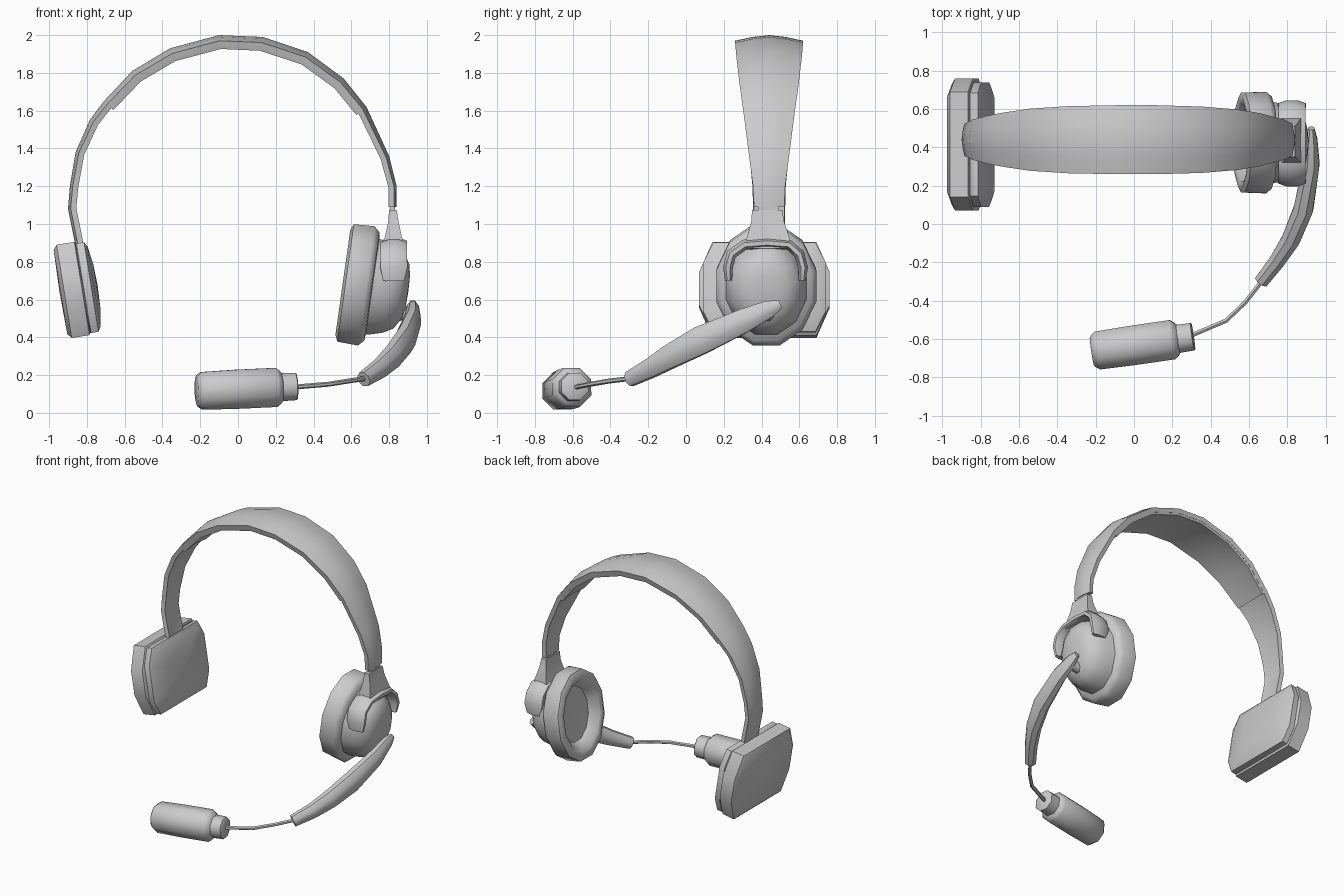
import bpy, bmesh, math
from mathutils import Vector as V

if "Cube" in bpy.data.objects:
    bpy.data.objects.remove(bpy.data.objects["Cube"])

grey = bpy.data.materials.new("grey plastic")
grey.diffuse_color = (0.6, 0.6, 0.6, 1)
grey.use_nodes = True
grey.node_tree.nodes["Principled BSDF"].inputs["Base Color"].default_value = grey.diffuse_color
UP = V((0, 0, 1))


def loft(name, rings, angle=45):
    """Skin a row of equal-sized point rings and cap both ends."""
    bm = bmesh.new()
    rows = [[bm.verts.new(p) for p in r] for r in rings]
    n = len(rows[0])
    for a, b in zip(rows, rows[1:]):
        for i in range(n):
            j = (i + 1) % n
            bm.faces.new((a[i], a[j], b[j], b[i]))
    bm.faces.new(rows[0])
    bm.faces.new(rows[-1])
    bmesh.ops.remove_doubles(bm, verts=bm.verts, dist=0.0005)
    bmesh.ops.recalc_face_normals(bm, faces=bm.faces)
    me = bpy.data.meshes.new(name)
    bm.to_mesh(me)
    bm.free()
    me.materials.append(grey)
    ob = bpy.data.objects.new(name, me)
    bpy.context.collection.objects.link(ob)
    bpy.ops.object.select_all(action='DESELECT')
    ob.select_set(True)
    bpy.context.view_layer.objects.active = ob
    bpy.ops.object.shade_smooth_by_angle(angle=math.radians(angle))
    return ob


def tangent(pts, i):
    return (pts[min(i + 1, len(pts) - 1)] - pts[max(i - 1, 0)]).normalized()


def sweep(name, path, sizes, ref=UP, sides=8):
    """Elliptic tube; sizes are (radius across ref, radius along ref)."""
    pts = [V(p) for p in path]
    rings = []
    for i, (p, (a, b)) in enumerate(zip(pts, sizes)):
        t = tangent(pts, i)
        side = t.cross(ref).normalized()
        up = side.cross(t)
        angs = [math.tau * (k + 0.5) / sides for k in range(sides)]
        rings.append([p + side * a * math.cos(s) + up * b * math.sin(s) for s in angs])
    return loft(name, rings)


def lathe(name, origin, axis, profile, outline):
    """Stack scaled copies of an outline; profile is (distance, scale)."""
    axis = V(axis).normalized()
    y = V((0, 1, 0))
    w = UP - axis * axis.z
    w.normalize()
    return loft(name, [[V(origin) + axis * d + y * a * s + w * b * s for a, b in outline]
                       for d, s in profile])


def band(name, path, widths, top, bottom, crown):
    """Strap with a crowned outer face, between two depths below the path."""
    pts = [V((x, 0, z)) for x, z in path]
    rings = []
    for i, (p, h) in enumerate(zip(pts, widths)):
        t = tangent(pts, i)
        n = V((-t.z, 0, t.x))
        drop = crown * h / 0.18
        sec = [(-1, top + drop), (-0.5, top + drop * 0.35), (0, top), (0.5, top + drop * 0.35),
               (1, top + drop), (0.95, bottom + drop), (0, bottom + drop * 0.4),
               (-0.95, bottom + drop)]
        rings.append([p - n * d + V((0, 0.44 + h * s, 0)) for s, d in sec])
    return loft(name, rings)


# Headband strap and its inner padding
arc = [(-0.86, 0.88), (-0.90, 1.08), (-0.89, 1.2), (-0.86, 1.38), (-0.785, 1.55), (-0.71, 1.65),
       (-0.56, 1.81), (-0.36, 1.93), (-0.1, 2.0), (0.13, 1.99), (0.37, 1.91), (0.56, 1.77),
       (0.68, 1.62), (0.80, 1.36), (0.84, 1.2), (0.84, 1.09)]
widths = [0.085, 0.085, 0.088, 0.105, 0.125, 0.14, 0.162, 0.175, 0.18, 0.18, 0.173, 0.158,
          0.138, 0.105, 0.085, 0.08]
band("headband", arc, widths, 0.0, 0.03, 0.03)
band("headband_padding", arc[5:13], [w * 0.96 for w in widths[5:13]], 0.025, 0.05, 0.025)

# Temple rest on the left
def octagon(a, b, c, d):
    return [(a, -b), (a, b), (c, d), (-c, d), (-a, b), (-a, -b), (-c, -d), (c, -d)]

inward = (0.985, 0, 0.16)
rest = (-0.94, 0.415, 0.64)
lathe("temple_rest_shell", rest, inward,
      [(-0.005, 0.001), (0, 0.9), (0.02, 1), (0.115, 1), (0.13, 0.9)],
      octagon(0.345, 0.09, 0.275, 0.25))
lathe("temple_rest_pad", rest, inward,
      [(0.10, 0.9), (0.125, 1), (0.165, 1), (0.18, 0.9), (0.195, 0.5), (0.2, 0.001)],
      octagon(0.325, 0.13, 0.27, 0.24))

# Ear cup on the right: hollow cushion and domed shell
outward = (0.99, 0, -0.14)
cup = (0.555, 0.425, 0.69)
oval = [(0.83 * math.cos(math.tau * (k + 0.5) / 12), math.sin(math.tau * (k + 0.5) / 12))
        for k in range(12)]
lathe("ear_cushion", cup, outward,
      [(0.08, 0.001), (0.075, 0.2), (0.01, 0.25), (0, 0.29), (0.015, 0.325),
       (0.125, 0.33), (0.155, 0.3), (0.165, 0.2)], oval)
lathe("ear_shell", cup, outward,
      [(0.14, 0.27), (0.19, 0.258), (0.25, 0.24), (0.3, 0.21), (0.335, 0.15),
       (0.347, 0.09), (0.35, 0.001)], oval)

# Yoke: clip, flared stem and forked arms
def slab(x0, x1, y0, y1, z):
    return [V(p) for p in ((x0, y0, z), (x1, y0, z), (x1, y1, z), (x0, y1, z))]

loft("yoke_clip", [slab(0.808, 0.832, 0.38, 0.49, z) for z in (1.06, 1.11)])
loft("yoke_stem", [slab(0.80, 0.84, 0.35, 0.51, 1.075), slab(0.795, 0.85, 0.345, 0.52, 1.01),
                   slab(0.775, 0.87, 0.32, 0.55, 0.92), slab(0.76, 0.88, 0.32, 0.55, 0.87)])
arch = [(0.225, 0.70), (0.222, 0.77), (0.24, 0.84), (0.31, 0.89), (0.43, 0.9),
        (0.545, 0.89), (0.60, 0.84), (0.62, 0.77), (0.615, 0.70)]
sweep("yoke_arms", [(0.825, y, z) for y, z in arch],
      [(0.02, 0.06), (0.028, 0.078)] + [(0.03, 0.075)] * 5 + [(0.028, 0.078), (0.02, 0.06)],
      ref=V((1, 0, 0)))

# Microphone boom, pivot and wire
sweep("boom_pivot", [(0.80, 0.43, 0.52), (0.92, 0.43, 0.53)], [(0.045, 0.045), (0.035, 0.035)])
sweep("boom_arm",
      [(0.925, 0.50, 0.575), (0.925, 0.44, 0.55), (0.925, 0.31, 0.49), (0.885, 0.08, 0.385),
       (0.82, -0.08, 0.30), (0.75, -0.19, 0.235), (0.665, -0.30, 0.178)],
      [(0.018, 0.025), (0.035, 0.05), (0.047, 0.068), (0.055, 0.08), (0.052, 0.068),
       (0.045, 0.055), (0.04, 0.043)])
sweep("boom_wire", [(0.69, -0.27, 0.185), (0.58, -0.41, 0.168), (0.48, -0.505, 0.152),
                    (0.28, -0.59, 0.135)], [(0.013, 0.013)] * 4, sides=6)

# Microphone capsule
a, b = V((0.31, -0.588, 0.14)), V((-0.22, -0.665, 0.115))
stations = [(0, 0.07), (0.01, 0.078), (0.15, 0.08), (0.17, 0.095), (0.21, 0.112), (0.6, 0.112),
            (0.94, 0.108), (0.985, 0.09), (1, 0.075)]
sweep("microphone", [a.lerp(b, t) for t, r in stations], [(r, r) for t, r in stations])
